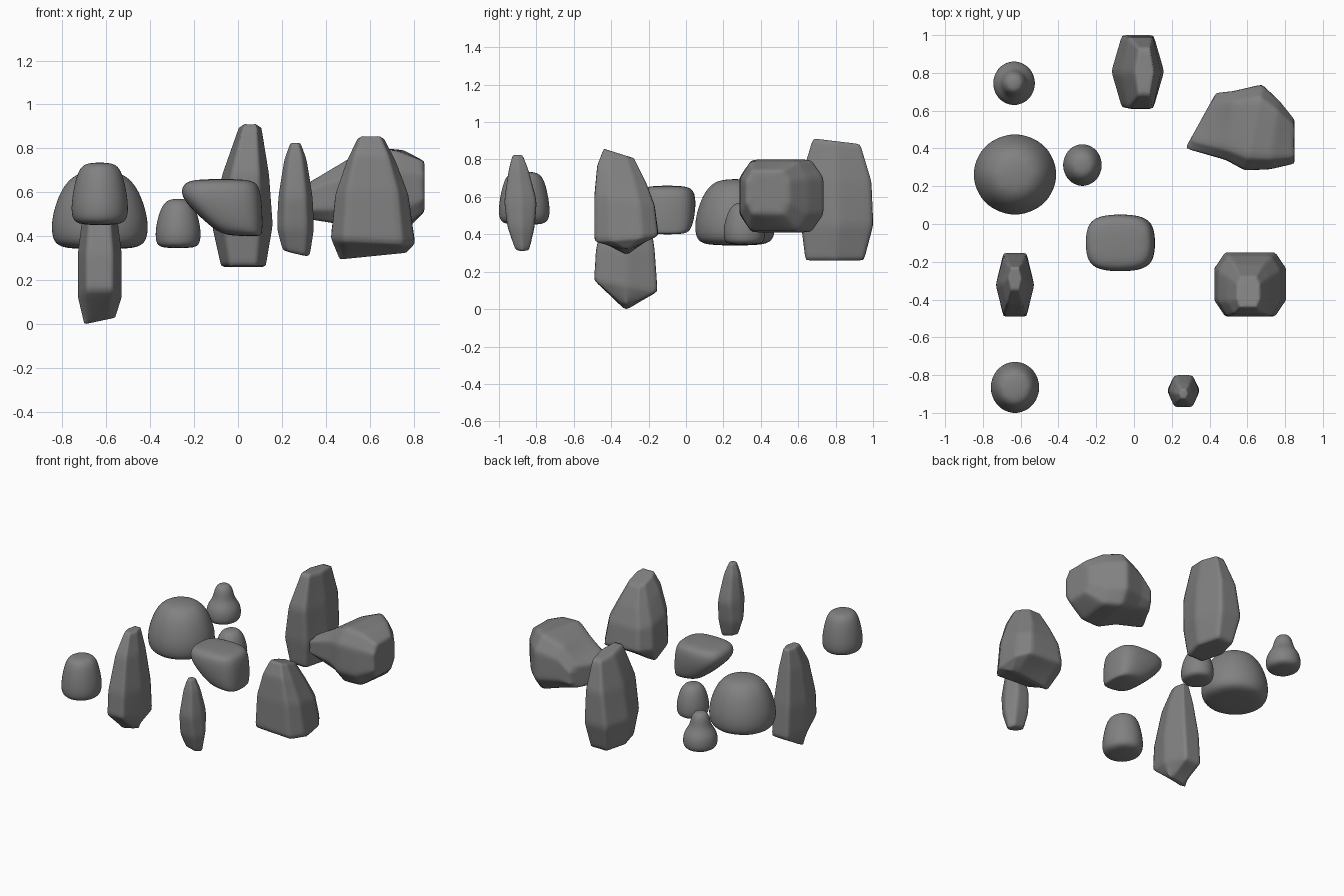
import bpy
import bmesh
import math
from mathutils import Vector

default_cube = bpy.data.objects.get("Cube")
if default_cube:
    bpy.data.objects.remove(default_cube, do_unlink=True)

# One stone grey for every rock
stone = bpy.data.materials.new("stone_grey")
stone.use_nodes = True
GREY = (0.22, 0.22, 0.22, 1)
stone.diffuse_color = GREY
stone.node_tree.nodes["Principled BSDF"].inputs["Base Color"].default_value = GREY

# Cross-sections inside a unit square
HEXAGON = [(1, 0), (.6, 1), (-.6, 1), (-1, 0), (-.6, -1), (.6, -1)]
BLOCK = [(1, .5), (.7, 1), (-.7, 1), (-1, .5), (-1, -.5), (-.7, -1), (.7, -1), (1, -.5)]
ROUND = [(math.cos(math.tau * i / 8), math.sin(math.tau * i / 8)) for i in range(8)]


def bounds(points):
    low = Vector([min(p[i] for p in points) for i in range(3)])
    high = Vector([max(p[i] for p in points) for i in range(3)])
    return low, high


def loft(name, rings, crease):
    """Skin rings of points, soften with subdivision, keep the cage's size."""
    bm = bmesh.new()
    loops = [[bm.verts.new(p) for p in ring] for ring in rings]
    count = len(loops[0])
    for lower, upper in zip(loops, loops[1:]):
        for i in range(count):
            j = (i + 1) % count
            bm.faces.new((lower[i], lower[j], upper[j], upper[i]))
    bm.faces.new(list(reversed(loops[0])))
    bm.faces.new(loops[-1])
    bmesh.ops.recalc_face_normals(bm, faces=bm.faces)
    layer = bm.edges.layers.float.new("crease_edge")
    for edge in bm.edges:
        edge[layer] = crease
    for face in bm.faces:
        face.smooth = True
    mesh = bpy.data.meshes.new(name)
    bm.to_mesh(mesh)
    bm.free()
    mesh.materials.append(stone)
    rock = bpy.data.objects.new(name, mesh)
    bpy.context.collection.objects.link(rock)
    soften = rock.modifiers.new("soften", "SUBSURF")
    soften.levels = soften.render_levels = 3

    # Undo the shrinkage of the subdivision
    graph = bpy.context.evaluated_depsgraph_get()
    low, high = bounds([v.co for v in rock.evaluated_get(graph).data.vertices])
    cage_low, cage_high = bounds([v.co for v in mesh.vertices])
    for vert in mesh.vertices:
        for i in range(3):
            part = (vert.co[i] - low[i]) / (high[i] - low[i])
            vert.co[i] = cage_low[i] + part * (cage_high[i] - cage_low[i])
    mesh.update()
    return rock


def stack(name, section, levels, crease):
    """Levels: height, centre x, centre y, half width, half depth, tilt x, tilt y."""
    rings = []
    for z, cx, cy, rx, ry, *tilt in levels:
        tx, ty = tilt or (0, 0)
        rings.append([(cx + rx * u, cy + ry * v, z + tx * u + ty * v) for u, v in section])
    loft(name, rings, crease)


def dome(name, centre, radius, base, top, profile, lean=(0, 0)):
    """Rounded boulder from a profile of (height fraction, radius fraction)."""
    levels = [(base + (top - base) * h, centre[0] + lean[0] * h, centre[1] + lean[1] * h,
               radius[0] * r, radius[1] * r) for h, r in profile]
    stack(name, ROUND, levels, 0.1)


# Rounded boulders
WIDE = [(0, .72), (.1, .98), (.4, 1), (.8, .78), (1, .42)]
BOXY = [(0, .75), (.12, 1), (.4, 1), (.85, .8), (1, .5)]
dome("large_boulder", (-.63, .262), (.218, .212), .34, .695, WIDE)
dome("front_boulder", (-.63, -.865), (.128, .135), .45, .735, BOXY)
dome("small_boulder", (-.273, .312), (.102, .11), .345, .57, WIDE)

# Boulder with a narrow knob on top
dome("knobbed_boulder", (-.635, .745), (.11, .115), .37, .63,
     [(0, .8), (.15, 1), (.42, .95), (.62, .6), (.85, .52), (1, .3)])

# Central boulder with its underside cut away towards one side
stack("central_boulder", BLOCK, [
    (.4, .02, -.1, .08, .09),
    (.43, -.01, -.1, .12, .13, -.02, 0),
    (.54, -.072, -.1, .183, .15, -.03, 0),
    (.63, -.075, -.1, .175, .145),
    (.66, -.075, -.1, .13, .1)], .1)

# Tall standing stones
stack("back_crystal", HEXAGON, [
    (.26, .025, .795, .1, .155),
    (.45, .02, .808, .137, .192),
    (.68, .035, .8, .105, .19),
    (.895, .055, .805, .05, .125, 0, -.015)], .55)
stack("slim_crystal", HEXAGON, [
    (.325, .265, -.875, .06, .035, -.015, 0),
    (.44, .262, -.882, .083, .07),
    (.58, .262, -.885, .077, .085),
    (.75, .262, -.895, .05, .05),
    (.825, .262, -.9, .022, .025)], .4)
stack("side_crystal", HEXAGON, [
    (.015, -.63, -.32, .07, .015, .015, 0),
    (.125, -.63, -.322, .1, .168, 0, -.03),
    (.32, -.63, -.325, .1, .155),
    (.56, -.63, -.315, .07, .11),
    (.7, -.63, -.29, .035, .06)], .55)
stack("broad_crystal", BLOCK, [
    (.31, .615, -.32, .15, .015, .015, 0),
    (.385, .615, -.32, .19, .17, -.012, .015),
    (.58, .61, -.33, .165, .16, 0, -.025),
    (.72, .607, -.345, .11, .13, 0, -.045),
    (.83, .605, -.36, .06, .08, 0, -.025)], .55)


# Toppled stone, lofted sideways between slanted end faces
def upright_ring(near, far, low, high):
    a, b = Vector(near), Vector(far)
    middle, half = (a + b) / 2, (b - a) / 2
    return [(*(middle + half * u), (low + high) / 2 + (high - low) / 2 * v) for u, v in BLOCK]


loft("toppled_stone", [
    upright_ring((.28, .4), (.44, .69), .48, .63),
    upright_ring((.49, .34), (.53, .7), .45, .745),
    upright_ring((.59, .285), (.68, .735), .41, .8),
    upright_ring((.72, .29), (.77, .65), .42, .79),
    upright_ring((.85, .32), (.85, .55), .51, .74)], .5)
